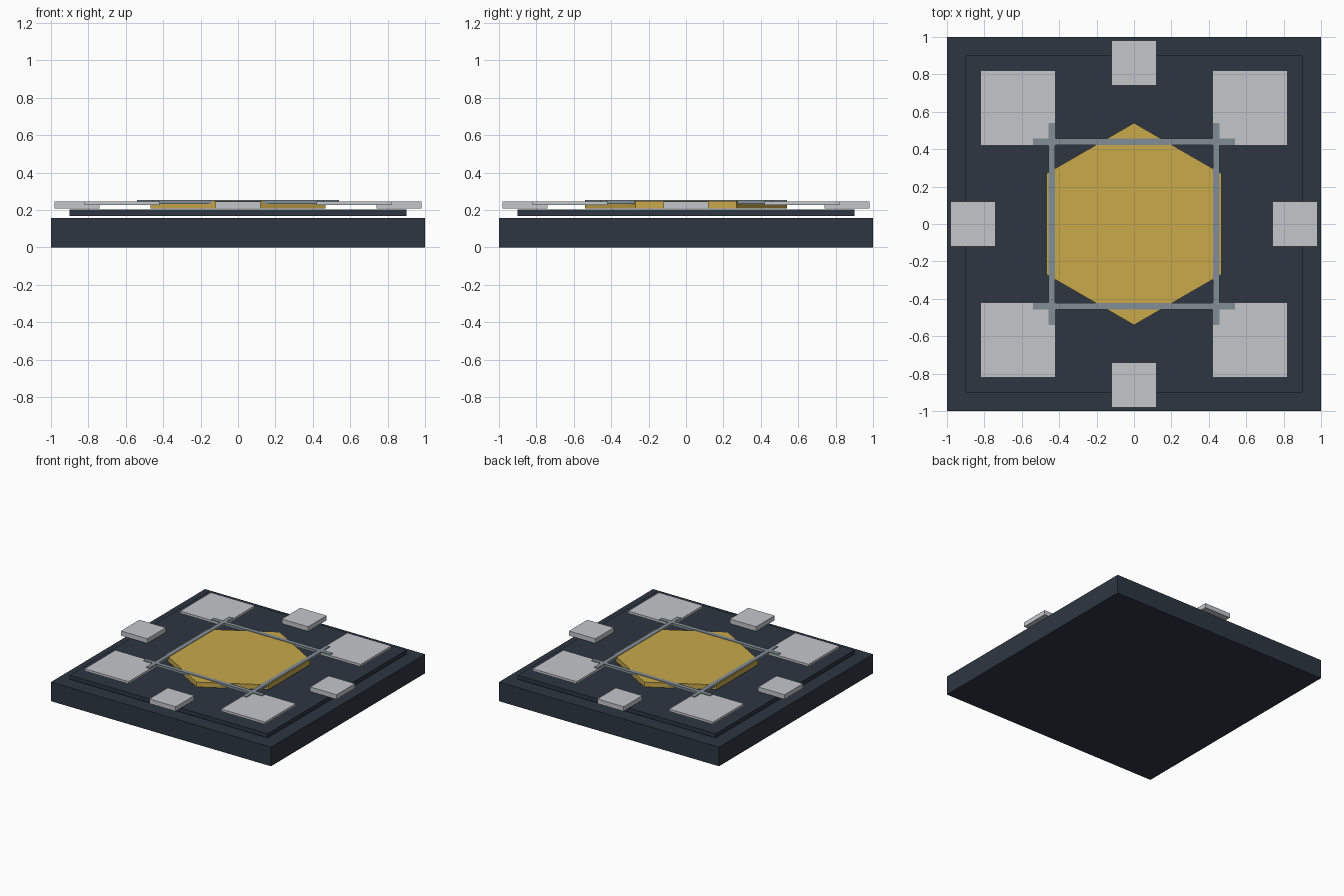
import bpy
import math

default = bpy.data.objects.get("Cube")
if default:
    bpy.data.objects.remove(default, do_unlink=True)


def make_material(name, rgb):
    mat = bpy.data.materials.new(name)
    mat.use_nodes = True
    color = (*rgb, 1)
    mat.diffuse_color = color
    mat.node_tree.nodes["Principled BSDF"].inputs["Base Color"].default_value = color
    return mat


navy = make_material("dark navy", (0.027, 0.037, 0.054))
silver = make_material("pale silver", (0.55, 0.57, 0.60))
gold = make_material("gold", (0.58, 0.40, 0.07))
steel = make_material("steel grey", (0.22, 0.27, 0.30))


def box(name, x, y, width, depth, bottom, top, mat):
    """Axis-aligned box given by its centre, size and height range."""
    bpy.ops.mesh.primitive_cube_add(size=1, location=(x, y, (bottom + top) / 2))
    obj = bpy.context.object
    obj.name = name
    obj.scale = (width, depth, top - bottom)
    bpy.ops.object.transform_apply(location=False, rotation=False, scale=True)
    obj.data.materials.append(mat)
    return obj


# Base slab and the raised deck floating just above it
box("base", 0, 0, 2, 2, 0, 0.157, navy)
box("deck", 0, 0, 1.8, 1.8, 0.168, 0.202, navy)

# Central hexagonal plate with points to the front and back
bpy.ops.mesh.primitive_cylinder_add(vertices=6, radius=0.54, depth=0.04,
                                    location=(0, 0, 0.228))
plate = bpy.context.object
plate.name = "hexagon_plate"
plate.data.materials.append(gold)

# Large thin pads at the corners
for x_side, x_name in ((1, "left"), (-1, "right")):
    for y_side, y_name in ((-1, "front"), (1, "back")):
        box(f"corner_pad_{y_name}_{x_name}", x_side * 0.62, y_side * 0.62,
            0.4, 0.4, 0.227, 0.246, silver)

# Small thick blocks at the middle of each edge, and the crossing rods
for i, side in enumerate(("left", "back", "right", "front")):
    angle = i * math.pi / 2
    dx, dy = round(math.cos(angle)), round(math.sin(angle))
    box(f"edge_block_{side}", dx * 0.86, dy * 0.86, 0.24, 0.24, 0.208, 0.246, silver)
    width, depth = (0.035, 1.08) if dx else (1.08, 0.035)
    box(f"rod_{side}", dx * 0.44, dy * 0.44, width, depth, 0.231, 0.252, steel)
